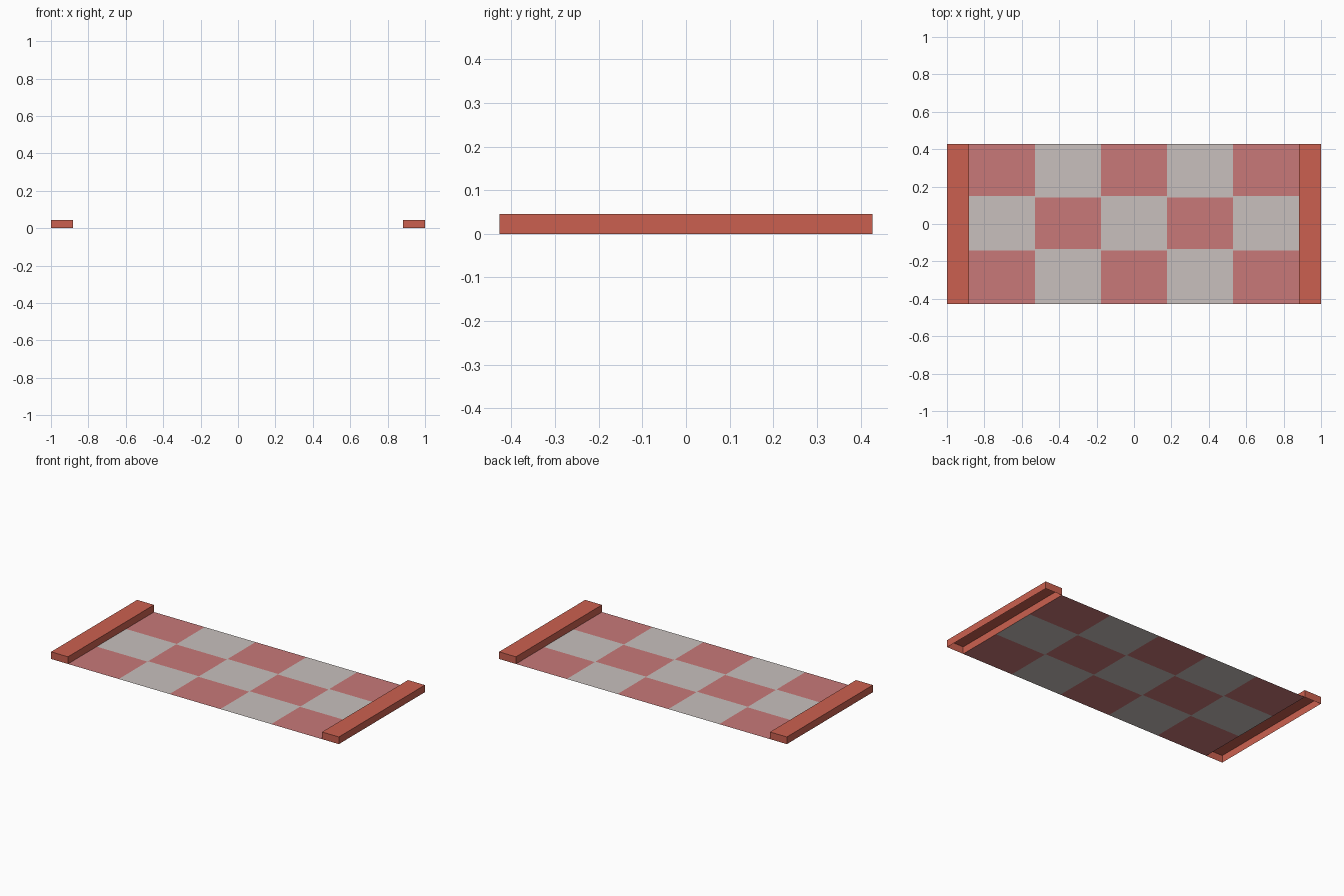
import bpy, bmesh

if "Cube" in bpy.data.objects:
    bpy.data.objects.remove(bpy.data.objects["Cube"])

HALF_Y = 0.427   # half depth of the mat
INNER = 0.883    # inner edge of the end bars
HEIGHT = 0.045   # bar height


def material(name, rgb):
    m = bpy.data.materials.new(name)
    m.diffuse_color = (*rgb, 1)
    m.use_nodes = True
    m.node_tree.nodes["Principled BSDF"].inputs["Base Color"].default_value = m.diffuse_color
    return m


rust = material("rust red", (0.60, 0.118, 0.079))
pink = material("dusty red", (0.58, 0.19, 0.19))
grey = material("warm grey", (0.58, 0.53, 0.51))


def finish(bm, name, mats):
    me = bpy.data.meshes.new(name)
    bm.to_mesh(me)
    bm.free()
    for m in mats:
        me.materials.append(m)
    ob = bpy.data.objects.new(name, me)
    bpy.context.collection.objects.link(ob)
    return ob


# End bars: hollow boxes open at the bottom
def end_bar(name, side):
    bm = bmesh.new()
    bmesh.ops.create_cube(bm, size=1)
    for v in bm.verts:
        v.co.x = side * (1 + INNER) / 2 + v.co.x * (1 - INNER)
        v.co.y *= 2 * HALF_Y
        v.co.z = (v.co.z + 0.5) * HEIGHT
    bm.normal_update()
    bottom = [f for f in bm.faces if f.normal.z < -0.5]
    bmesh.ops.delete(bm, geom=bottom, context='FACES_ONLY')
    finish(bm, name, [rust])


end_bar("left_end_bar", -1)
end_bar("right_end_bar", 1)

# Chequered sheet: 5 x 3 cells, with thin grey seams between the rows
xs = [-INNER + 2 * INNER * i / 5 for i in range(6)]
ys = [-HALF_Y, -0.142, -0.135, 0.142, 0.149, HALF_Y]
bm = bmesh.new()
grid = [[bm.verts.new((x, y, 0)) for x in xs] for y in ys]
for j in range(5):
    for i in range(5):
        f = bm.faces.new((grid[j][i], grid[j][i + 1],
                          grid[j + 1][i + 1], grid[j + 1][i]))
        is_cell = j % 2 == 0
        f.material_index = 0 if is_cell and (i + j // 2) % 2 == 0 else 1
finish(bm, "chequered_sheet", [pink, grey])
